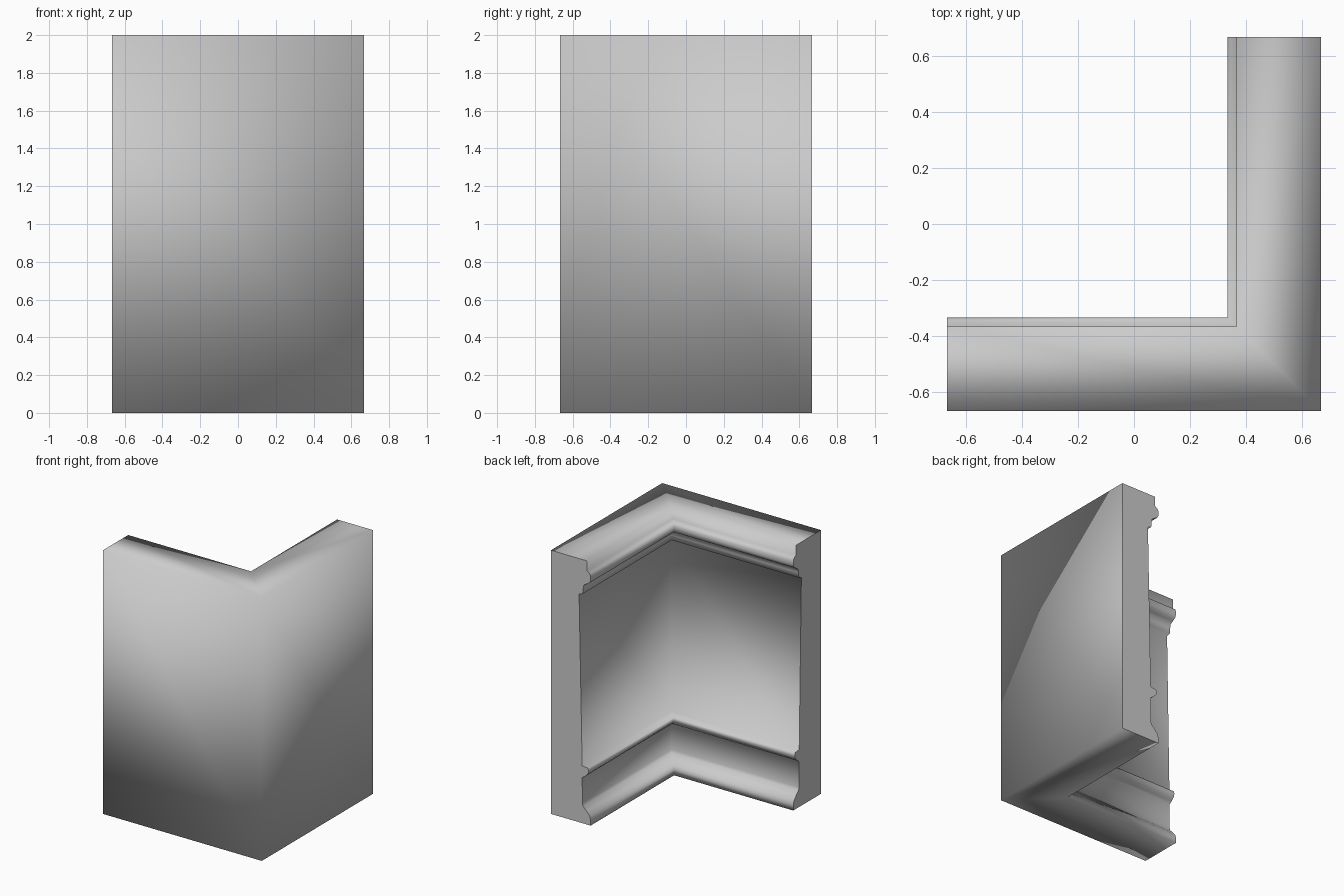
import bpy, bmesh

if "Cube" in bpy.data.objects:
    bpy.data.objects.remove(bpy.data.objects["Cube"])

H = 2 / 3
# Wall cross-section: (depth from outer face, height)
profile = [
    (0.0, 0.0), (0.333, 0.0), (0.333, 0.045), (0.325, 0.07), (0.300, 0.10),
    (0.270, 0.13), (0.264, 0.15), (0.262, 0.345), (0.285, 0.36),
    (0.300, 0.375), (0.313, 0.39), (0.316, 0.41), (0.311, 0.43), (0.262, 0.435),
    (0.236, 1.73), (0.266, 1.74), (0.270, 1.78), (0.276, 1.81),
    (0.300, 1.825), (0.325, 1.84), (0.333, 1.86), (0.333, 1.89),
    (0.325, 1.91), (0.302, 1.925), (0.302, 2.0), (0.0, 2.0),
]

bm = bmesh.new()
# Sweep the section along the L: left end, mitred corner, back end
stations = [
    lambda t: (-H, -H + t),
    lambda t: (H - t, -H + t),
    lambda t: (H - t, H),
]
rings = [[bm.verts.new((*f(t), z)) for t, z in profile] for f in stations]
n = len(profile)
for a, b in zip(rings, rings[1:]):
    for i in range(n):
        j = (i + 1) % n
        bm.faces.new((a[i], a[j], b[j], b[i]))
# End caps
caps = [bm.faces.new(rings[0]), bm.faces.new(rings[-1][::-1])]
bmesh.ops.recalc_face_normals(bm, faces=bm.faces[:])

# Soft shading along the sweep, crisp end caps
for f in bm.faces:
    f.smooth = True
for c in caps:
    c.smooth = False
    for e in c.edges:
        e.smooth = False
bmesh.ops.triangulate(bm, faces=caps)

mesh = bpy.data.meshes.new("corner_wall")
bm.to_mesh(mesh)
bm.free()
wall = bpy.data.objects.new("corner_wall", mesh)
bpy.context.collection.objects.link(wall)
